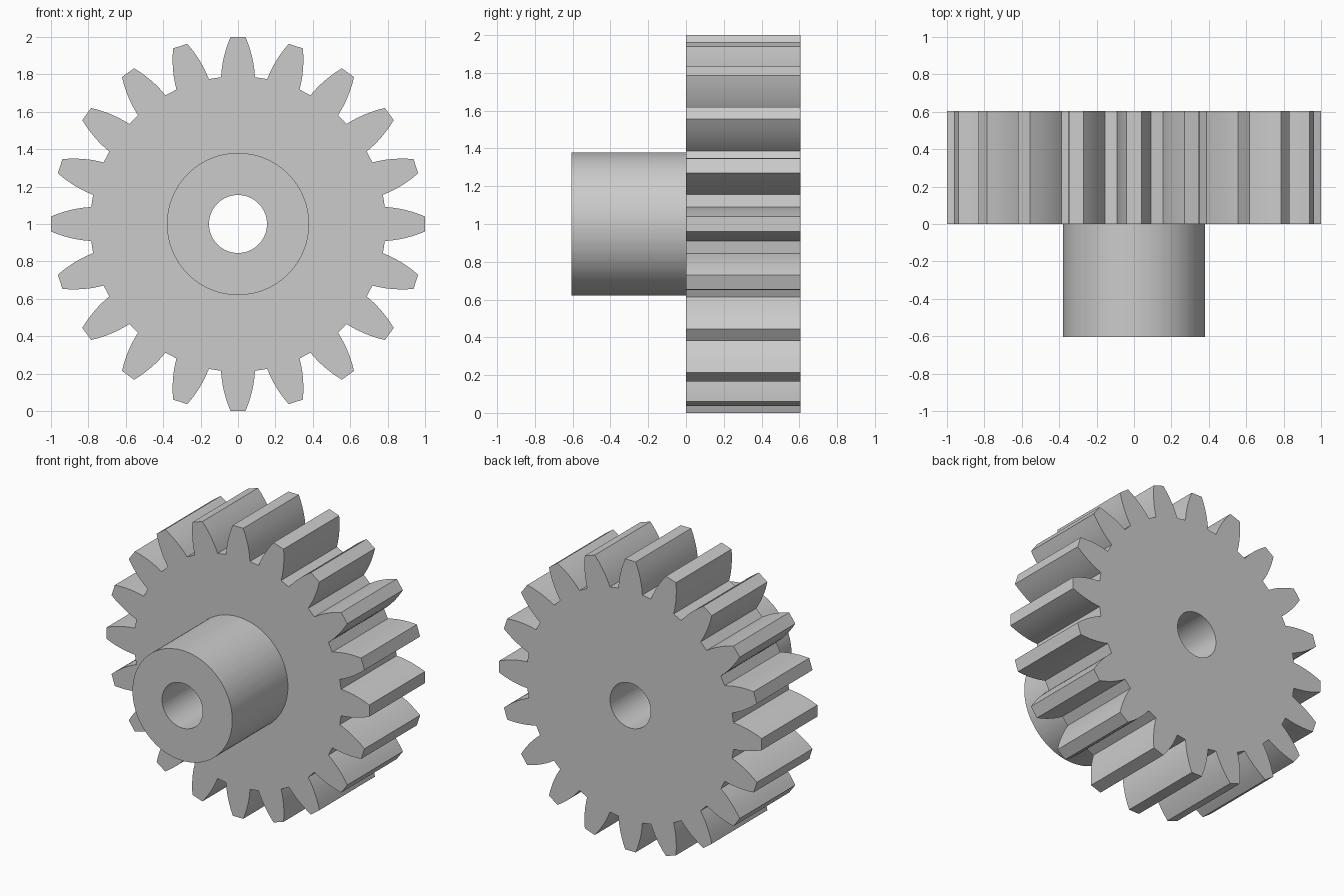
import bpy, bmesh
from math import sin, cos, atan2, hypot, pi

if "Cube" in bpy.data.objects:
    bpy.data.objects.remove(bpy.data.objects["Cube"])

TEETH, HALF, BORE, HUB = 20, 0.605, 0.155, 0.38
STEPS = 6


# One bulged tooth flank: (radius, half angle) from root to tip
def flank():
    pts = []
    for k in range(STEPS + 1):
        t = k / STEPS
        w = 0.091 + (0.04 - 0.091) * t + 0.04 * t * (1 - t)
        h = 0.785 + (1.0 - 0.785) * t
        pts.append((hypot(w, h), atan2(w, h)))
    return pts


# Whole toothed outline as (radius, angle)
side = flank()
outline = []
for n in range(TEETH):
    c = 2 * pi * n / TEETH
    outline += [(r, c - a) for r, a in side]
    outline += [(r, c + a) for r, a in reversed(side)]


# Rings share the outline's angles; radius None means toothed
def loft(name, rings):
    bm = bmesh.new()
    loops = []
    for radius, y in rings:
        loops.append([bm.verts.new(((radius or r) * sin(a), y, 1 + (radius or r) * cos(a)))
                      for r, a in outline])
    count = len(outline)
    for low, high in zip(loops, loops[1:]):
        for j in range(count):
            k = (j + 1) % count
            bm.faces.new((low[j], low[k], high[k], high[j]))
    mesh = bpy.data.meshes.new(name)
    bm.to_mesh(mesh)
    bm.free()
    obj = bpy.data.objects.new(name, mesh)
    bpy.context.collection.objects.link(obj)
    bpy.ops.object.select_all(action='DESELECT')
    obj.select_set(True)
    bpy.context.view_layer.objects.active = obj
    bpy.ops.object.shade_smooth_by_angle(angle=pi / 6)
    return obj


# Toothed wheel with bore
loft("gear_wheel", [(HUB, 0), (None, 0), (None, HALF), (BORE, HALF), (BORE, 0)])
# Front hub with bore
loft("hub", [(BORE, 0), (BORE, -HALF), (HUB, -HALF), (HUB, 0)])
